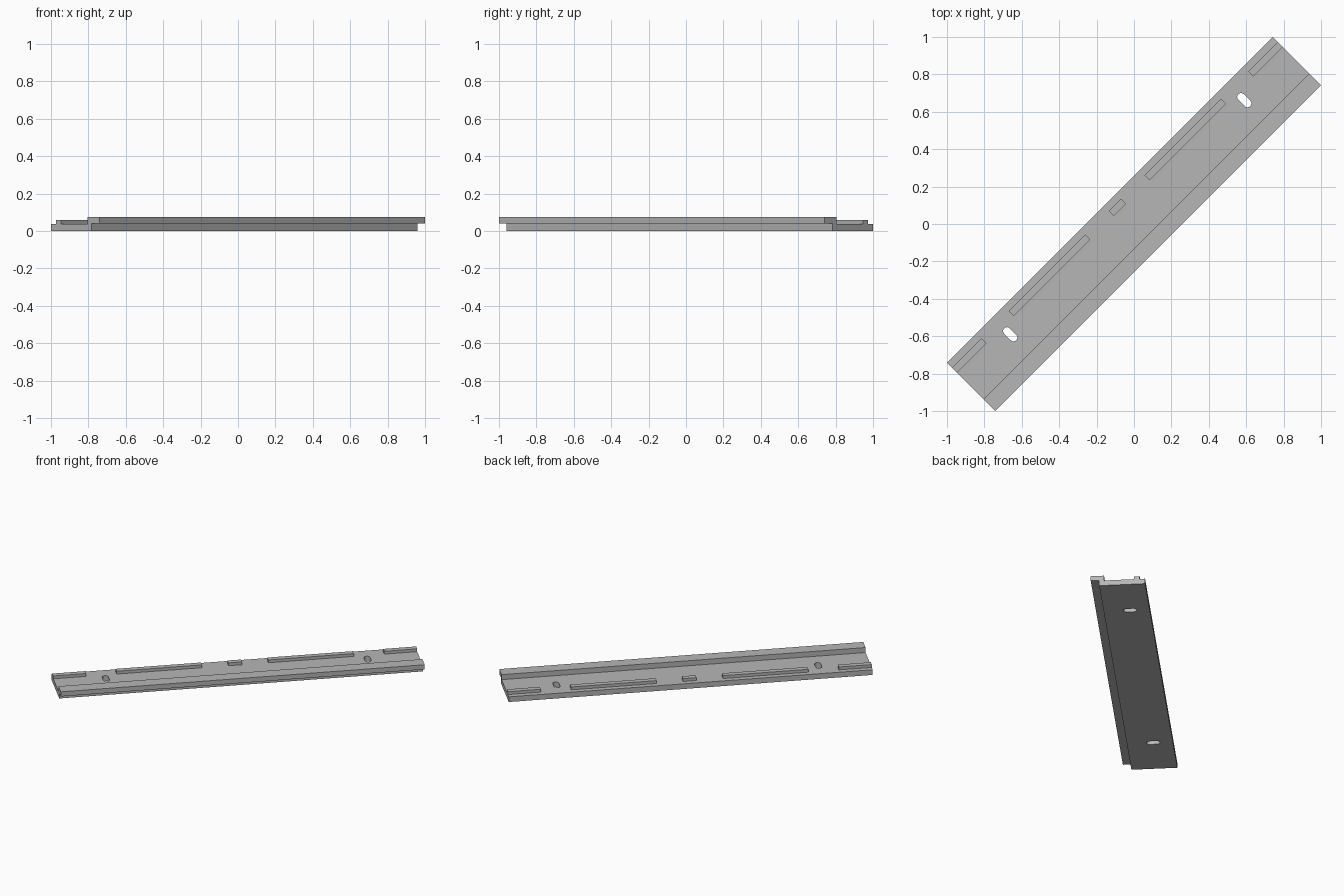
import bpy, bmesh, math
from mathutils import Matrix

if "Cube" in bpy.data.objects:
    bpy.data.objects.remove(bpy.data.objects["Cube"])

HALF = 1.231                                  # half length of the strip
TURN = Matrix.Rotation(math.radians(45), 4, 'Z')   # strip lies on the diagonal

grey = bpy.data.materials.new("plain grey")
grey.diffuse_color = (0.47, 0.47, 0.47, 1)
grey.use_nodes = True
grey.node_tree.nodes["Principled BSDF"].inputs["Base Color"].default_value = grey.diffuse_color


def prism(name, outline, direction):
    """Extrude a closed outline, turn it onto the diagonal, return the object."""
    bm = bmesh.new()
    face = bm.faces.new([bm.verts.new(p) for p in outline])
    new = bmesh.ops.extrude_face_region(bm, geom=[face])["geom"]
    bmesh.ops.translate(bm, vec=direction,
                        verts=[g for g in new if isinstance(g, bmesh.types.BMVert)])
    bmesh.ops.recalc_face_normals(bm, faces=bm.faces)
    bm.transform(TURN)
    mesh = bpy.data.meshes.new(name)
    bm.to_mesh(mesh)
    bm.free()
    mesh.materials.append(grey)
    obj = bpy.data.objects.new(name, mesh)
    bpy.context.collection.objects.link(obj)
    return obj


# Strip: flat plate with a raised, overhanging lip along one long edge
section = [(-0.125, 0), (0.182, 0), (0.182, 0.038), (-0.093, 0.038),
           (-0.093, 0.075), (-0.182, 0.075), (-0.182, 0.041), (-0.125, 0.041)]
strip = prism("strip", [(-HALF, v, z) for v, z in section], (2 * HALF, 0, 0))

# Slotted screw holes through the plate
R, D, SLOT_V = 0.021, 0.024, 0.051
for side in (-1, 1):
    outline = []
    for i in range(26):
        end = 1 if i < 13 else -1
        a = math.pi * (i if i < 13 else i - 1) / 12
        outline.append((side * 0.885 + R * math.cos(a),
                        SLOT_V + end * D + R * math.sin(a), -0.05))
    cutter = prism("slot_cutter", outline, (0, 0, 0.2))
    cutter.hide_render = True
    cutter.hide_viewport = True
    cut = strip.modifiers.new("slot", 'BOOLEAN')
    cut.operation = 'DIFFERENCE'
    cut.solver = 'EXACT'
    cut.object = cutter

# Interrupted rib along the other edge
for u0, u1 in [(-HALF, -1.008), (-0.802, -0.224), (-0.046, 0.046),
               (0.224, 0.802), (1.008, HALF)]:
    rib = [(u0, v, z) for v, z in
           [(0.107, 0.037), (0.145, 0.037), (0.145, 0.059), (0.107, 0.059)]]
    prism("rib", rib, (u1 - u0, 0, 0))
